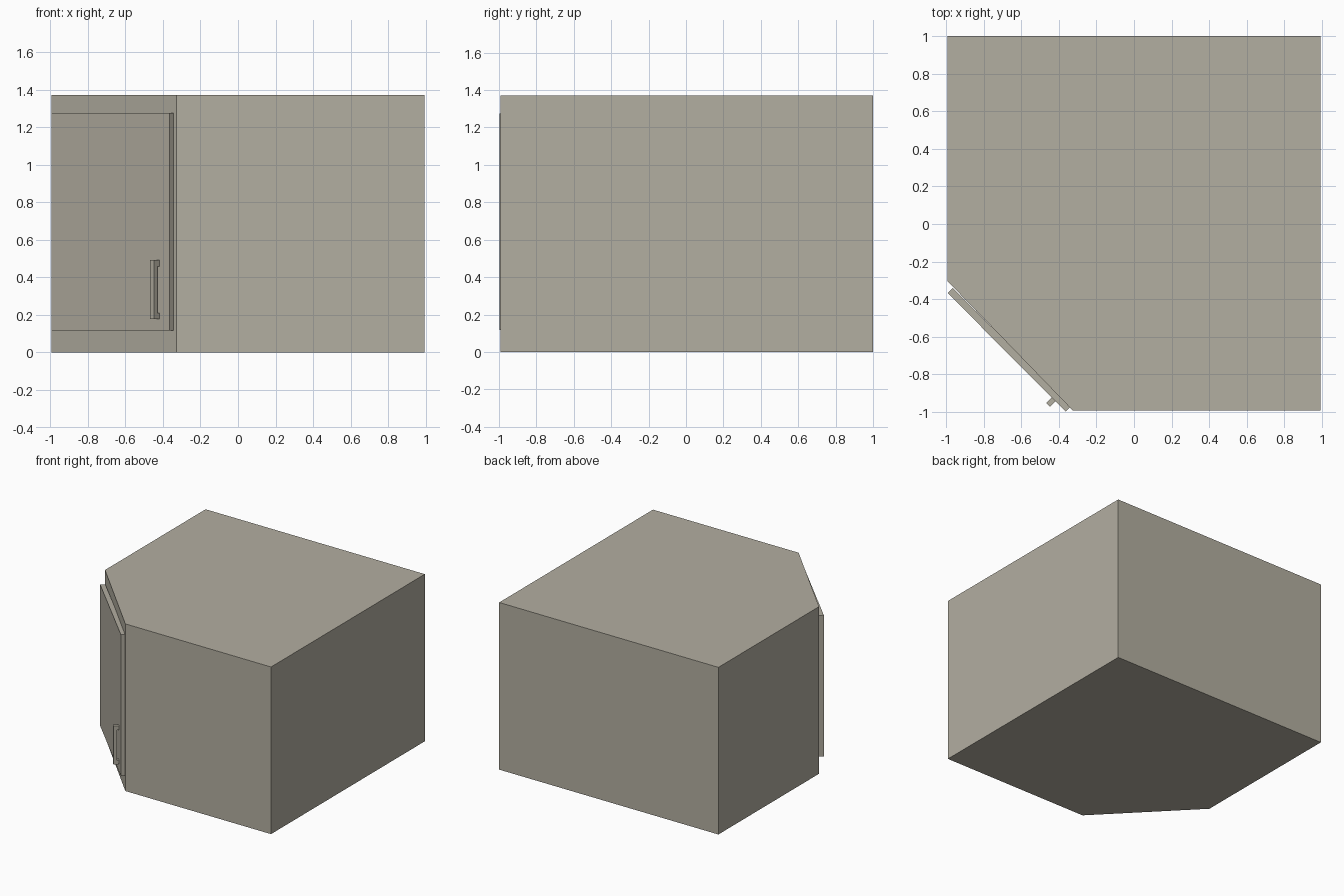
import bpy, bmesh

if "Cube" in bpy.data.objects:
    bpy.data.objects.remove(bpy.data.objects["Cube"])

mat = bpy.data.materials.new("warm grey")
mat.diffuse_color = (0.45, 0.425, 0.355, 1)
mat.use_nodes = True
mat.node_tree.nodes["Principled BSDF"].inputs["Base Color"].default_value = mat.diffuse_color


def prism(bm, outline, z0, z1):
    """Extrude a counter-clockwise plan outline from z0 up to z1."""
    face = bm.faces.new([bm.verts.new((x, y, z0)) for x, y in outline])
    ext = bmesh.ops.extrude_face_region(bm, geom=[face], use_keep_orig=True)
    verts = [g for g in ext["geom"] if isinstance(g, bmesh.types.BMVert)]
    bmesh.ops.translate(bm, verts=verts, vec=(0, 0, z1 - z0))
    bmesh.ops.recalc_face_normals(bm, faces=bm.faces)


def make(name, parts):
    bm = bmesh.new()
    for outline, z0, z1 in parts:
        prism(bm, outline, z0, z1)
    mesh = bpy.data.meshes.new(name)
    bm.to_mesh(mesh)
    bm.free()
    mesh.materials.append(mat)
    ob = bpy.data.objects.new(name, mesh)
    bpy.context.collection.objects.link(ob)


def slab(a, b, t0, t1):
    """Diagonal plan rectangle: edge a-b pushed inward by t0..t1 along (1, 1)."""
    return [(a[0] + t0, a[1] + t0), (b[0] + t0, b[1] + t0),
            (b[0] + t1, b[1] + t1), (a[0] + t1, a[1] + t1)]


# corner cabinet body with one cut corner
make("cabinet_body", [([(-0.994, -0.303), (-0.327, -0.992), (0.994, -0.992),
                        (0.994, 1.0), (-0.994, 1.0)], 0, 1.37)])

# door panel on the cut corner
make("door", [(slab((-0.992, -0.368), (-0.364, -0.998), 0, 0.027), 0.117, 1.275)])

# handle: upright bar on two short posts
a, b = (-0.468, -0.953), (-0.448, -0.973)
make("door_handle", [(slab(a, b, 0, 0.018), 0.177, 0.491),
                     (slab(a, b, 0.018, 0.031), 0.177, 0.209),
                     (slab(a, b, 0.018, 0.031), 0.459, 0.491)])
